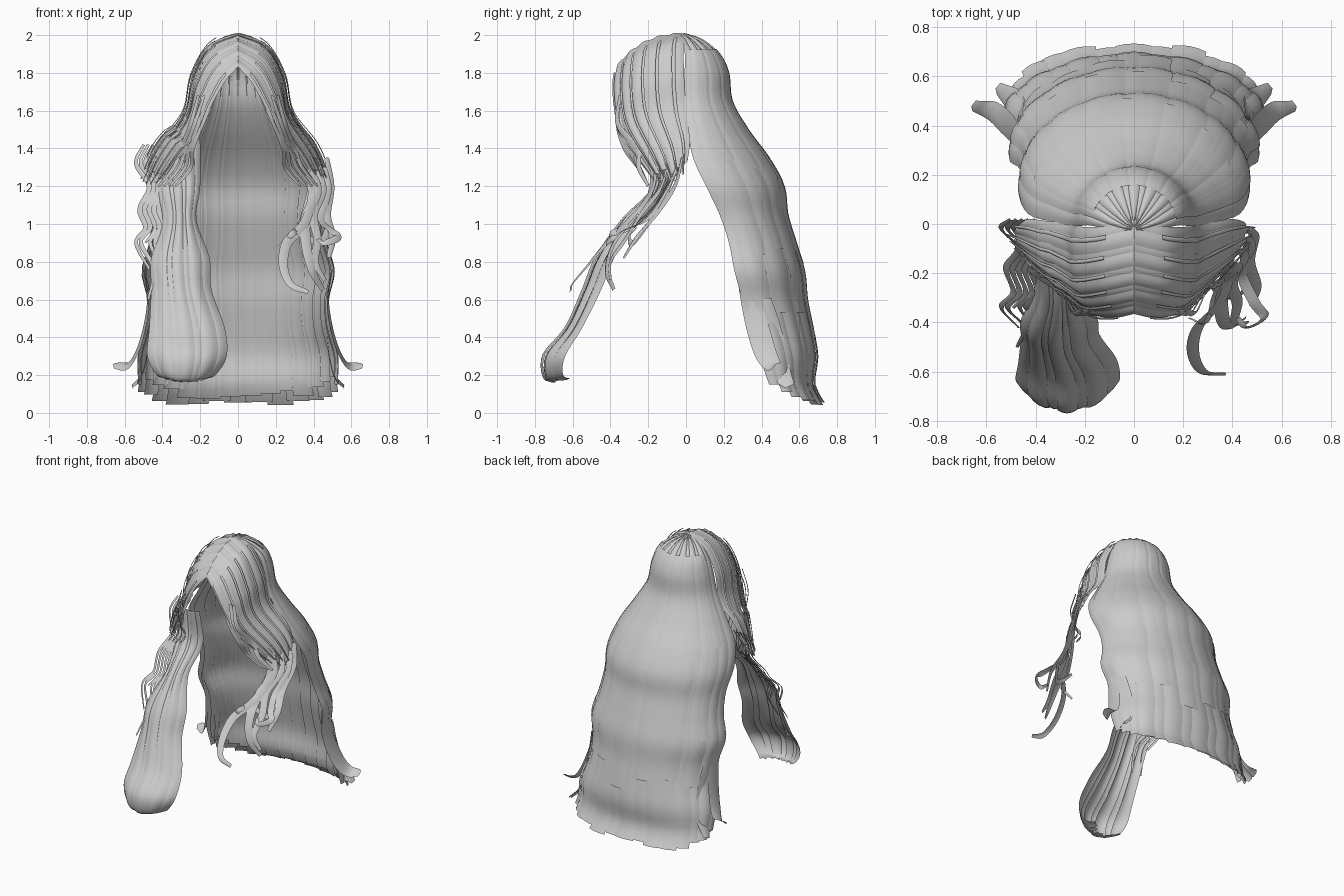
import bpy, math, random
from mathutils import Vector as V

if "Cube" in bpy.data.objects:
    bpy.data.objects.remove(bpy.data.objects["Cube"])

random.seed(4)
hair = bpy.data.materials.new("grey hair")
hair.diffuse_color = (0.6, 0.6, 0.6, 1)
hair.use_nodes = True
hair.node_tree.nodes["Principled BSDF"].inputs["Base Color"].default_value = hair.diffuse_color


def spline(pts, t):
    """Smooth point at t (0..1) through evenly weighted points."""
    n = len(pts) - 1
    s = min(max(t, 0), 1) * n
    i = min(int(s), n - 1)
    f = s - i
    b, c = V(pts[i]), V(pts[i + 1])
    a = V(pts[i - 1]) if i else b * 2 - c
    d = V(pts[i + 2]) if i + 2 <= n else c * 2 - b
    return 0.5 * (2 * b + (c - a) * f + (2 * a - 5 * b + 4 * c - d) * f * f
                  + (3 * b - a - 3 * c + d) * f ** 3)


def blend(g, u, t):
    """Surface through three guide strands, u across and t along."""
    a, b, c = (spline(k, t) for k in g)
    return a * (2 * (u - .5) * (u - 1)) + b * (4 * u * (1 - u)) + c * (2 * u * (u - .5))


def build(name, rows, flip=False):
    """Mesh object from a grid of points."""
    w = len(rows[0])
    faces = []
    for r in range(len(rows) - 1):
        for k in range(w - 1):
            q = [r * w + k, r * w + k + 1, (r + 1) * w + k + 1, (r + 1) * w + k]
            faces.append(q[::-1] if flip else q)
    me = bpy.data.meshes.new(name)
    me.from_pydata([p for row in rows for p in row], [], faces)
    me.materials.append(hair)
    me.shade_smooth()
    bpy.context.collection.objects.link(bpy.data.objects.new(name, me))


def lift(p, d):
    """Push a point away from the head axis."""
    v = p - V((0, -.05, min(p.z, 1.7)))
    return p + v.normalized() * d if v.length > .01 else p


def card(name, surf, u0, u1, t0=0, t1=1, off=0.0, arch=.008, n=44, flip=False, push=lift):
    """A strip of a surface, slightly arched across its width."""
    rows = []
    for r in range(n + 1):
        t = t0 + (t1 - t0) * r / n
        rows.append([push(surf(u0 + (u1 - u0) * k / 4, t), off + arch * (1 - (k / 2 - 1) ** 2))
                     for k in range(5)])
    build(name, rows, flip)


def ribbon(name, pts, width, facing=(0, -1, .3), n=36):
    """A loose strand of hair, tapered at both ends."""
    rows = []
    for r in range(n + 1):
        t = r / n
        p = spline(pts, t)
        d = spline(pts, min(t + .02, 1)) - spline(pts, max(t - .02, 0))
        face = V(facing) + V((p.x, 0, 0))
        s = d.cross(face).normalized() * width / 2 * (.35 + .65 * math.sin(math.pi * min(t * .85 + .1, 1)))
        rows.append([p - s, p + face.normalized() * width * .12, p + s])
    build(name, rows)


# Back curtain: height, half width, side depth, centre depth
levels = [(2.0, .01, -.03, -.01), (1.97, .10, -.02, .08), (1.9, .18, 0, .165), (1.8, .22, 0, .215),
          (1.65, .255, 0, .235), (1.5, .34, .02, .32), (1.35, .43, .05, .43), (1.2, .47, .12, .51),
          (1.05, .455, .19, .53), (.9, .47, .24, .575), (.75, .51, .27, .62), (.6, .48, .31, .635),
          (.45, .49, .35, .665), (.3, .53, .40, .69), (.15, .53, .45, .675), (.03, .56, .50, .74)]
back_pts = [V((a, b, c, d)) for a, b, c, d in levels]


def spline4(t):
    """Interpolated curtain level."""
    s = min(max(t, 0), 1) * (len(levels) - 1)
    i = min(int(s), len(levels) - 2)
    f = s - i
    a, b, c, d = (back_pts[min(max(i + k, 0), len(levels) - 1)] for k in (-1, 0, 1, 2))
    return 0.5 * (2 * b + (c - a) * f + (2 * a - 5 * b + 4 * c - d) * f * f
                  + (3 * b - a - 3 * c + d) * f ** 3)


def curtain(u, t):
    z, w, side, mid = spline4(t)
    a = u * math.pi / 2
    return V((w * math.sin(a), side + (mid - side) * math.cos(a), z))


# Outer and inner layers of back cards, shorter toward the sides
count = 15
for layer in (0, 1):
    for i in range(count - layer):
        u = -1 + (2 * i + 1 + layer) / count
        h = 1.3 / count
        end = 1 - .07 * u * u - random.uniform(0, .025) - .02 * layer
        card("back_card", curtain, max(u - h, -1.02), min(u + h, 1.02), 0, end,
             (-.022 if layer else .007 * (i % 2)) - .004)

# Short upper layers ending in steps over the back
for row, end in enumerate((.42, .62, .8)):
    for i in range(7):
        u = -.72 + .24 * i + .05 * row
        card("back_overlay", curtain, u - .1, u + .1, .12, end + random.uniform(-.04, .04), .008, .006)

# Flicked tips at both sides of the hem
for s in (-1, 1):
    ribbon("side_flick", [(s * .49, .3, .75), (s * .47, .34, .6), (s * .49, .38, .45), (s * .53, .42, .32),
                          (s * .58, .46, .25), (s * .65, .48, .25)], .12, (s * .5, -.2, .8))
    ribbon("side_tip", [(s * .46, .42, .6), (s * .46, .46, .4), (s * .49, .5, .22),
                        (s * .55, .55, .14)], .12, (s * .8, .2, .5))

# Front hair sweeping from the centre parting to the sides
sweep = [
    [(0, .02, 2.0), (.13, -.01, 1.95), (.225, -.01, 1.79), (.27, 0, 1.6), (.40, .02, 1.44), (.47, .0, 1.28)],
    [(0, -.2, 1.965), (.14, -.23, 1.89), (.22, -.24, 1.74), (.26, -.22, 1.57), (.38, -.14, 1.38), (.45, -.08, 1.22)],
    [(0, -.36, 1.83), (.07, -.375, 1.75), (.14, -.37, 1.62), (.20, -.34, 1.48), (.29, -.25, 1.34), (.38, -.16, 1.22)]]
for s in (-1, 1):
    def front(u, t, s=s):
        p = blend(sweep, u, t)
        return V((s * p.x * (1.06 if s < 0 and t > .7 else 1), p.y, p.z))
    for i in range(10):
        u = (i + .5) / 10
        card("front_card", front, max(u - .07, 0), min(u + .07, 1), 0, random.uniform(.9, 1),
             .006 * (i % 2), .006, 30, s < 0)
    # Loose strands lying over the sweep
    for i in range(6):
        u = .1 + i * .17
        card("front_strand", front, u - .018, u + .018, .15, 1, .02, .004, 30, s < 0)
    # Fine strands framing the face
    for i in range(4):
        ribbon("face_strand", [(s * (.12 + .03 * i), -.35, 1.68), (s * (.19 + .02 * i), -.36, 1.53),
                               (s * (.24 + .02 * i), -.32 + .02 * i, 1.4), (s * (.25 + .03 * i), -.25, 1.3),
                               (s * (.33 + .03 * i), -.2, 1.2)], .035, (s * .6, -.8, .2))

# Long wavy lock over one shoulder: outer, middle and inner guides
lock = [
    [(-.46, -.02, 1.38), (-.44, -.08, 1.2), (-.40, -.24, 1.02), (-.46, -.39, .82), (-.46, -.46, .65),
     (-.47, -.56, .45), (-.48, -.64, .3), (-.43, -.66, .2), (-.39, -.6, .19)],
    [(-.34, -.12, 1.42), (-.32, -.15, 1.2), (-.31, -.32, 1.02), (-.32, -.46, .82), (-.31, -.53, .65),
     (-.28, -.62, .45), (-.27, -.74, .3), (-.28, -.73, .17), (-.28, -.64, .17)],
    [(-.2, -.16, 1.45), (-.2, -.12, 1.2), (-.22, -.26, 1.02), (-.15, -.38, .82), (-.14, -.45, .65),
     (-.07, -.55, .45), (-.06, -.64, .3), (-.12, -.65, .2), (-.18, -.6, .18)]]
for i in range(7):
    u = (i + .5) / 7
    card("shoulder_lock", lambda a, t: blend(lock, a, t), max(u - .1, 0), min(u + .1, 1), 0,
         random.uniform(.93, 1), .012 * (i % 2), .01, 40, False,
         lambda p, d: p + V((0, -.95, .3)) * d)

# Thin tresses and curls over the other shoulder
tresses = [
    ([(.38, -.16, 1.3), (.42, -.18, 1.18), (.36, -.28, 1.03), (.36, -.38, .9), (.39, -.42, .76), (.45, -.38, .65)], .06),
    ([(.42, -.1, 1.3), (.45, -.14, 1.18), (.40, -.24, 1.05), (.42, -.32, .92), (.41, -.4, .8), (.46, -.4, .7)], .05),
    ([(.36, -.18, 1.3), (.39, -.2, 1.15), (.35, -.32, 1.0), (.26, -.42, .9), (.24, -.52, .78), (.28, -.6, .68),
      (.37, -.61, .64)], .055),
    ([(.46, -.05, 1.3), (.48, -.1, 1.18), (.44, -.2, 1.03), (.49, -.32, .97), (.53, -.38, .93), (.46, -.42, .9),
      (.42, -.38, .92)], .045),
    ([(.47, -.05, 1.28), (.45, -.12, 1.12), (.48, -.2, 1.0), (.44, -.28, .9), (.37, -.3, .93), (.32, -.26, .98)], .04),
    ([(.40, -.14, 1.28), (.37, -.2, 1.12), (.33, -.3, .98), (.29, -.4, .95), (.22, -.38, .88)], .04),
    ([(.47, -.02, 1.35), (.49, -.06, 1.2), (.47, -.16, 1.05), (.5, -.26, .93), (.48, -.33, .82)], .05)]
for pts, w in tresses:
    ribbon("shoulder_tress", pts, w)

# Wisps beside the long lock
for i in range(5):
    x = -.42 - .025 * i
    ribbon("side_wisp", [(x + .02, .02, 1.42), (x - .02, -.02, 1.32), (x + .05, -.1, 1.2), (x, -.18, 1.08),
                         (x + .03, -.28, .98), (x - .02, -.34, .9), (x + .05, -.42, .76),
                         (x + .02, -.5, .6)][:8 - i % 3], .03)
